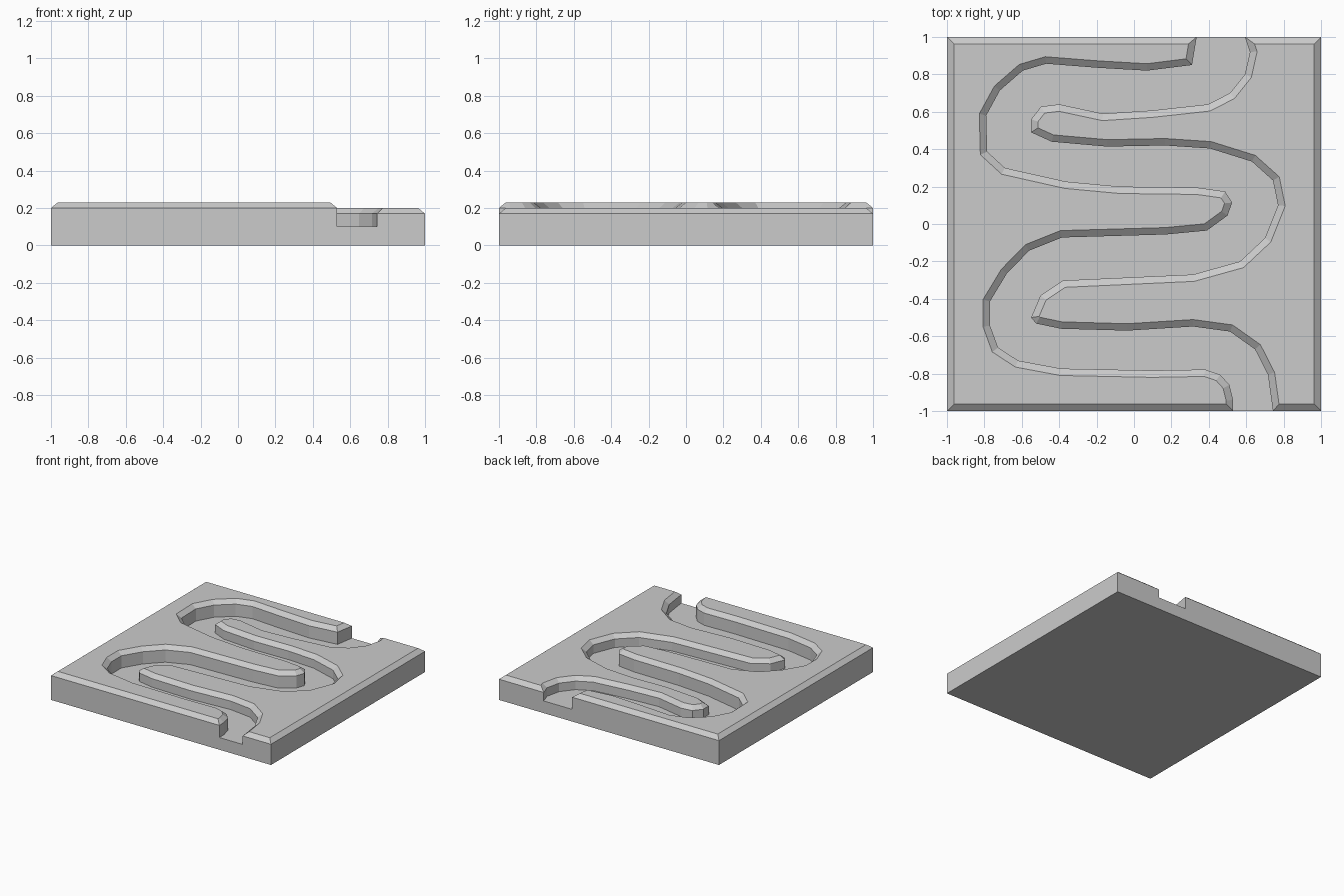
import bpy, bmesh
from mathutils import Vector

if "Cube" in bpy.data.objects:
    bpy.data.objects.remove(bpy.data.objects["Cube"])

FLOOR, CHAMFER_W, CHAMFER_H = 0.10, 0.037, 0.03

# Upper left-bank shoreline, back to front
left_shore = [
    (.335, 1), (.31, .85), (.07, .82), (-.19, .835), (-.47, .857), (-.595, .82),
    (-.717, .714), (-.79, .58), (-.785, .387), (-.69, .30), (-.365, .227),
    (-.075, .20), (.337, .195), (.487, .174), (.525, .115), (.50, .045),
    (.39, -.035), (.17, -.056), (-.385, -.072), (-.56, -.142), (-.68, -.265),
    (-.77, -.414), (-.77, -.543), (-.727, -.66), (-.62, -.73), (-.39, -.773),
    (.096, -.783), (.38, -.778), (.46, -.805), (.51, -.86), (.53, -.94), (.53, -1)]

# Lower right-bank shoreline, back to front
right_shore = [
    (.593, 1), (.62, .92), (.593, .80), (.513, .70), (.396, .64), (.096, .607),
    (-.166, .59), (-.40, .64), (-.497, .628), (-.55, .56), (-.55, .49),
    (-.44, .44), (-.144, .414), (.166, .42), (.406, .404), (.63, .334),
    (.743, .233), (.77, .10), (.70, -.075), (.567, -.20), (.316, -.27),
    (-.38, -.302), (-.50, -.382), (-.55, -.50), (-.524, -.532), (-.39, -.56),
    (-.037, -.57), (.315, -.548), (.513, -.575), (.647, -.67), (.716, -.805),
    (.743, -1)]


def inset(points, width):
    """Mitred inward offset of a counter-clockwise outline."""
    pts = [Vector(p) for p in points]
    result = []
    for i, p in enumerate(pts):
        a = (p - pts[i - 1]).normalized()
        b = (pts[(i + 1) % len(pts)] - p).normalized()
        na, nb = Vector((-a.y, a.x)), Vector((-b.y, b.x))
        result.append(p + (na + nb) * width / (1 + na.dot(nb)))
    return result


def add_bank(name, outline, top):
    """Vertical walls with a chamfered rim and a flat top."""
    bm = bmesh.new()
    levels = [(outline, FLOOR), (outline, top - CHAMFER_H),
              (inset(outline, CHAMFER_W), top)]
    rings = [[bm.verts.new((p[0], p[1], z)) for p in pts] for pts, z in levels]
    n = len(outline)
    for low, high in zip(rings, rings[1:]):
        for i in range(n):
            j = (i + 1) % n
            bm.faces.new((low[i], low[j], high[j], high[i]))
    bm.faces.new(rings[-1])
    mesh = bpy.data.meshes.new(name)
    bm.to_mesh(mesh)
    bm.free()
    bpy.context.collection.objects.link(bpy.data.objects.new(name, mesh))


# Base slab, whose top is the channel bed
bpy.ops.mesh.primitive_cube_add(size=1, location=(0, 0, FLOOR / 2))
base = bpy.context.object
base.name = "channel_bed"
base.scale = (2, 2, FLOOR)

# Raised banks either side of the winding channel
add_bank("left_bank", [(-1, 1), (-1, -1)] + left_shore[::-1], 0.23)
add_bank("right_bank", right_shore + [(1, -1), (1, 1)], 0.20)
